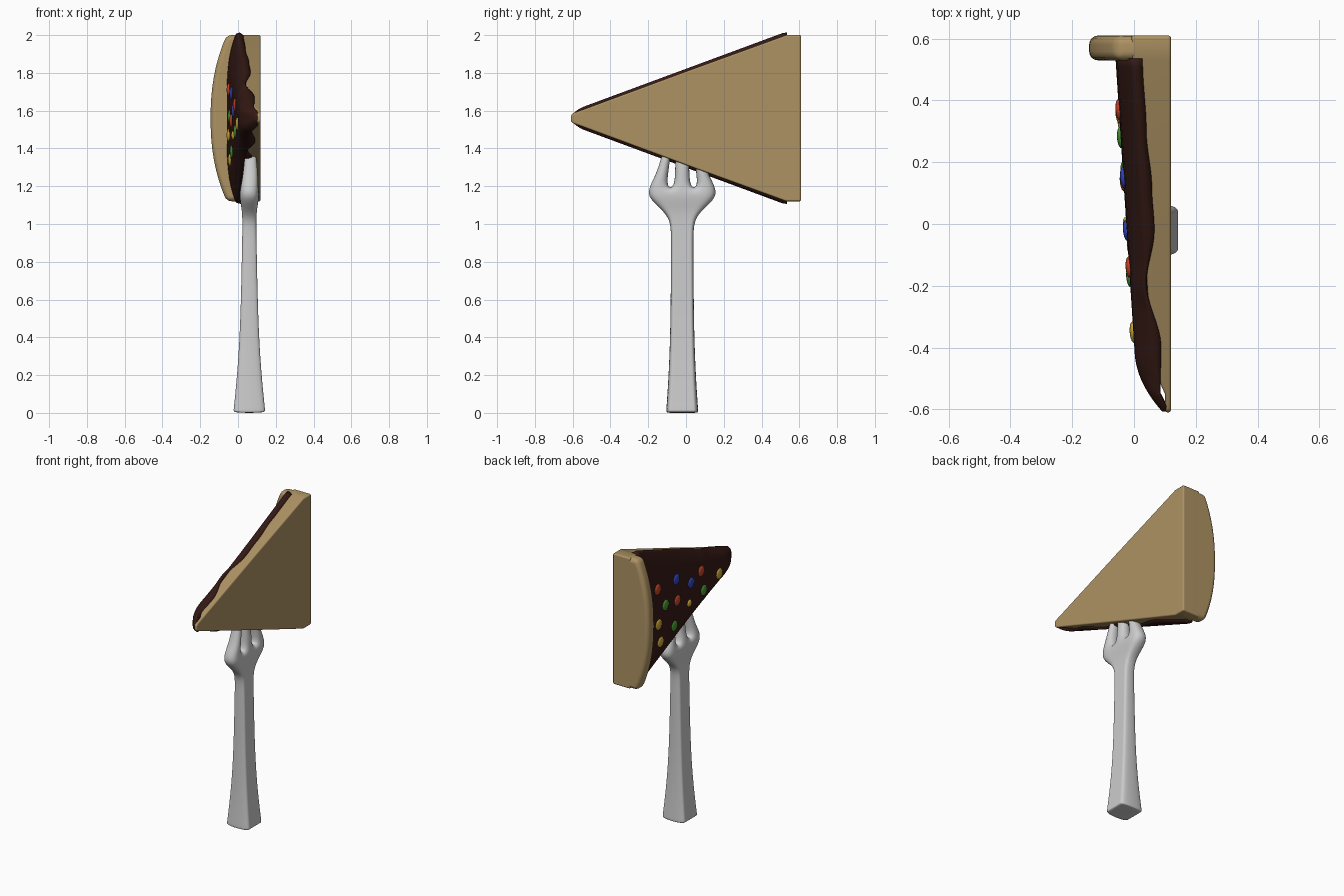
import bpy, bmesh, math

if "Cube" in bpy.data.objects:
    bpy.data.objects.remove(bpy.data.objects["Cube"])

ZC = 1.56  # height of the slice's centre line


def finish(name, bm, color=None):
    bmesh.ops.recalc_face_normals(bm, faces=bm.faces)
    me = bpy.data.meshes.new(name)
    bm.to_mesh(me)
    bm.free()
    me.shade_smooth()
    ob = bpy.data.objects.new(name, me)
    bpy.context.collection.objects.link(ob)
    if color:
        mat = bpy.data.materials.get(color[0]) or bpy.data.materials.new(color[0])
        mat.diffuse_color = (*color[1], 1)
        mat.use_nodes = True
        mat.node_tree.nodes["Principled BSDF"].inputs["Base Color"].default_value = mat.diffuse_color
        me.materials.append(mat)
    return ob


def loft(bm, rings):
    """Skin closed rings of points and cap both ends."""
    vs = [[bm.verts.new(p) for p in r] for r in rings]
    n = len(vs[0])
    for a, b in zip(vs, vs[1:]):
        for i in range(n):
            j = (i + 1) % n
            bm.faces.new((a[i], a[j], b[j], b[i]))
    return vs


def bevel(ob, width, segments=3):
    m = ob.modifiers.new("bevel", 'BEVEL')
    m.width, m.segments, m.limit_method = width, segments, 'ANGLE'
    m.angle_limit = math.radians(40)
    ob.modifiers.new("normals", 'WEIGHTED_NORMAL')


def interp(pts, y):
    for (a, p), (b, q) in zip(pts, pts[1:]):
        if y <= b:
            t = max(0, (y - a) / (b - a))
            t = t * t * (3 - 2 * t)
            return p + (q - p) * t
    return pts[-1][1]


CRUST = ("crust", (0.42, 0.29, 0.125))
ICING = ("icing", (0.035, 0.010, 0.007))
CANDY = {"red": (0.55, 0.06, 0.02), "blue": (0.03, 0.06, 0.5),
         "green": (0.06, 0.3, 0.03), "yellow": (0.6, 0.38, 0.04)}


def half_width(y):
    return min(0.44, 0.44 + 0.37 * (y - 0.52))


def icing_top(y):
    d = max(0, (-0.42 - y) / 0.185)
    return -0.025 - 0.065 * y + 0.075 * d * d


# Crust slab: wedge with a blunt tip
rings = []
for y, w in [(-0.61, 0.016), (-0.595, 0.028), (-0.55, None), (-0.48, None), (-0.42, None),
             (0, None), (0.53, None), (0.61, None)]:
    w = half_width(y) if w is None else w
    f = min(0.1, icing_top(y) + 0.055)
    rings.append([(0.12, y, ZC - w), (0.12, y, ZC + w), (f, y, ZC + w), (f, y, ZC - w)])
bm = bmesh.new()
vs = loft(bm, rings)
bm.faces.new(vs[0])
bm.faces.new(vs[-1])
bevel(finish("crust_base", bm, CRUST), 0.009)

# Raised crust rim with an arched outer edge
outline = [(0.108, -0.44), (0.108, 0.44)]
for i in range(17):
    z = 0.44 - 0.88 * i / 16
    outline.append((-0.145 + 0.085 * abs(z / 0.44) ** 2.3, z))
bm = bmesh.new()
vs = loft(bm, [[(x, y, ZC + z) for x, z in outline] for y in (0.53, 0.61)])
bm.faces.new(vs[0])
bm.faces.new(vs[-1])
bevel(finish("crust_rim", bm, CRUST), 0.028, 4)

# Domed icing with wavy edges that run down both sides
upper = [(-0.605, 0.108), (-0.54, 0.085), (-0.4, 0.088), (-0.19, 0.04),
         (-0.02, 0.066), (0.12, 0.058), (0.3, 0.04), (0.53, 0.028)]
lower = [(-0.605, 0.108), (-0.5, 0.07), (-0.36, 0.09), (-0.22, 0.05),
         (-0.08, 0.085), (0.1, 0.045), (0.28, 0.085), (0.53, 0.04)]


def icing_x(y, t, edge):
    x = icing_top(y)
    return x + min(0.05, max(0.002, edge - 0.012 - x)) * abs(t) ** 4


rings = []
for i in range(61):
    y = -0.607 + 1.142 * (i / 60) ** 1.3
    s = min(1, (y + 0.612) / 0.07)
    w = (half_width(y) + 0.014) * math.sqrt(1 - (1 - s) ** 2)
    lo, up = interp(lower, y), interp(upper, y)
    ring = [(lo, y, ZC - w * 0.97), ((lo + icing_x(y, 1, lo)) / 2, y, ZC - w)]
    for k in range(21):
        t = math.sin((k / 10 - 1) * math.pi / 2)
        ring.append((icing_x(y, t, lo if t < 0 else up), y, ZC + t * w * 0.985))
    ring += [((up + icing_x(y, 1, up)) / 2, y, ZC + w), (up, y, ZC + w * 0.97)]
    rings.append(ring)
bm = bmesh.new()
vs = loft(bm, rings)
bm.faces.new(vs[0])
bm.faces.new(vs[-1])
finish("icing", bm, ICING)

# Candy buttons on the icing
for i, (c, y, z) in enumerate([
        ("red", 0.37, 1.71), ("blue", 0.15, 1.69), ("blue", -0.02, 1.6), ("red", -0.14, 1.63),
        ("yellow", -0.35, 1.53), ("green", -0.17, 1.49), ("green", 0.28, 1.57),
        ("red", 0.14, 1.545), ("yellow", 0.0, 1.47), ("yellow", 0.36, 1.47),
        ("green", 0.17, 1.385), ("yellow", 0.33, 1.34)]):
    bm = bmesh.new()
    bmesh.ops.create_uvsphere(bm, u_segments=20, v_segments=12, radius=1)
    ob = finish(f"candy_{i + 1}", bm, (c, CANDY[c]))
    r = 0.024 if (c, y) == ("yellow", 0.0) else 0.035
    t = (z - ZC) / (half_width(y) + 0.014)
    ob.location = (icing_x(y, t, 0.06), y, z)
    ob.scale = (0.012, r, r)
    ob.rotation_euler = (0, 0, math.radians(4))

# Fork: one subdivided cage, handle and head in six columns, then three tines
handle_cols = [-1, -0.62, -0.25, 0.25, 0.62, 1]
head_cols = [-1, -0.42, -0.27, 0.27, 0.42, 1]
FX, FY = 0.06, -0.02
bm = bmesh.new()
rings = []
for z, hy, hx, head in [(0, 0.084, 0.082, 0), (0.012, 0.086, 0.084, 0), (0.06, 0.082, 0.078, 0),
                        (0.25, 0.07, 0.06, 0), (0.5, 0.062, 0.046, 0), (0.9, 0.06, 0.038, 0),
                        (1.02, 0.06, 0.036, 0.3), (1.08, 0.115, 0.04, 0.8),
                        (1.14, 0.185, 0.052, 1), (1.195, 0.18, 0.05, 1)]:
    ys = [FY + hy * (a + (b - a) * head) for a, b in zip(handle_cols, head_cols)]
    rings.append([(FX - hx, y, z) for y in ys] + [(FX + hx, y, z) for y in reversed(ys)])
vs = loft(bm, rings)
for ring in (vs[0], vs[-1]):
    for i in range(5):
        f = bm.faces.new((ring[i], ring[i + 1], ring[10 - i], ring[11 - i]))
        if ring is vs[-1] and i % 2 == 0:
            side = i // 2 - 1
            for z, c, hw, hx in [(1.26, 0.108, 0.034, 0.043), (1.35, 0.087, 0.026, 0.034),
                                 (1.365, 0.085, 0.024, 0.032)]:
                f = bmesh.ops.extrude_discrete_faces(bm, faces=[f])["faces"][0]
                hw = 0.04 if side == 0 else hw
                mid = sum(v.co.y for v in f.verts) / 4
                for v in f.verts:
                    right = 1 if v.co.y > mid else -1
                    front = 1 if v.co.x > FX else -1
                    v.co = (FX + 0.006 + front * hx, FY + side * c + right * hw, z)
bmesh.ops.remove_doubles(bm, verts=bm.verts, dist=0.0001)
fork = finish("fork", bm)
sub = fork.modifiers.new("smooth", 'SUBSURF')
sub.levels = sub.render_levels = 3
